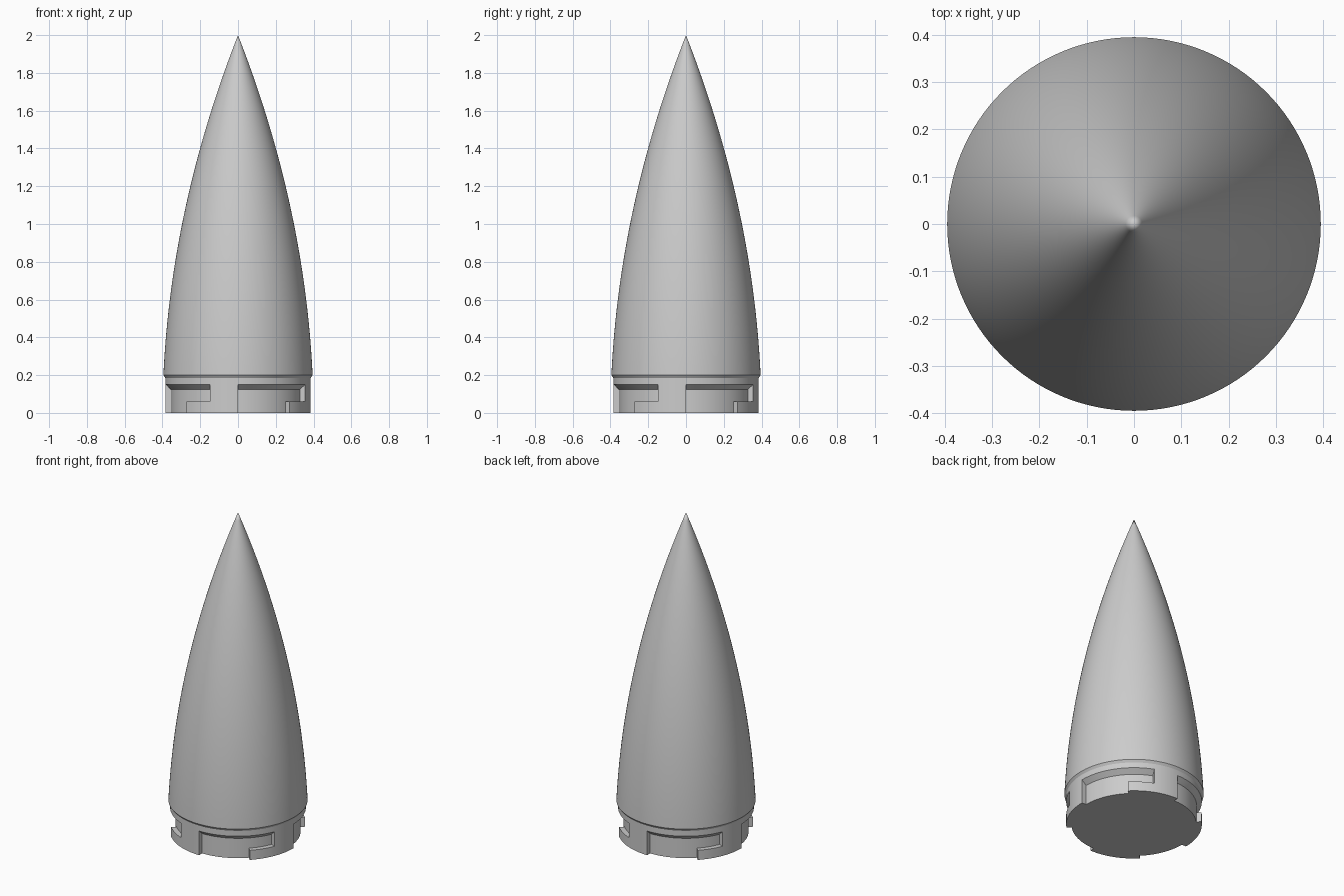
import bpy, bmesh, math

if "Cube" in bpy.data.objects:
    bpy.data.objects.remove(bpy.data.objects["Cube"])

N = 128                        # columns around the axis
R_OUT, R_IN = 0.385, 0.355     # collar surface and slot floor
LIP_Z, NOSE_Z, TIP_Z, NOSE_R = 0.185, 0.2, 2.0, 0.395

grey = bpy.data.materials.new("light grey")
grey.diffuse_color = (0.6, 0.6, 0.6, 1)
grey.use_nodes = True
grey.node_tree.nodes["Principled BSDF"].inputs["Base Color"].default_value = grey.diffuse_color


def ring(bm, r, z):
    # angle 0 faces the front (-y), growing towards +x
    return [bm.verts.new((r * math.sin(2 * math.pi * i / N),
                          -r * math.cos(2 * math.pi * i / N), z)) for i in range(N)]


def band(bm, lo, hi):
    for i in range(N):
        j = (i + 1) % N
        bm.faces.new((lo[i], lo[j], hi[j], hi[i]))


def finish(bm, name):
    loose = [v for v in bm.verts if not v.link_faces]
    bmesh.ops.delete(bm, geom=loose, context='VERTS')
    bmesh.ops.recalc_face_normals(bm, faces=bm.faces)
    me = bpy.data.meshes.new(name)
    bm.to_mesh(me)
    bm.free()
    me.materials.append(grey)
    ob = bpy.data.objects.new(name, me)
    bpy.context.collection.objects.link(ob)
    bpy.ops.object.select_all(action='DESELECT')
    ob.select_set(True)
    bpy.context.view_layer.objects.active = ob
    bpy.ops.object.shade_smooth_by_angle(angle=math.radians(25))


# Nose cone: bevelled lip, then a curved profile to the tip
bm = bmesh.new()
rings = [ring(bm, R_OUT, LIP_Z)]
STEPS, K = 40, 0.88
for s in range(STEPS):
    t = 1 - s / STEPS
    r = NOSE_R * (2 * t - K * t * t) / (2 - K)
    rings.append(ring(bm, r, TIP_Z - t * (TIP_Z - NOSE_Z)))
for a, b in zip(rings, rings[1:]):
    band(bm, a, b)
tip = bm.verts.new((0, 0, TIP_Z))
for i in range(N):
    bm.faces.new((rings[-1][i], rings[-1][(i + 1) % N], tip))
bm.faces.new(rings[0])
finish(bm, "nose_cone")

# Locking collar: four L-shaped slots with sloped ceilings
bm = bmesh.new()
inner = [ring(bm, R_IN, z) for z in (0, 0.06, 0.124)]
outer = [ring(bm, R_OUT, z) for z in (0, 0.06, 0.151)]
top = ring(bm, R_OUT, LIP_Z)


def solid(col, level):
    ang = ((col % N) + 0.5) * 360 / N % 90
    return ang > (45 if level == 0 else 67.5)


for i in range(N):
    j = (i + 1) % N
    for k in (0, 1):
        # outer skin or slot floor
        src = outer if solid(i, k) else inner
        bm.faces.new((src[k][i], src[k][j], src[k + 1][j], src[k + 1][i]))
        # side walls of the slots
        if solid(i, k) != solid(j, k):
            bm.faces.new((inner[k][j], outer[k][j], outer[k + 1][j], inner[k + 1][j]))
    # underside, lug tops and slot ceilings
    state = (False, solid(i, 0), solid(i, 1), True)
    for k in range(3):
        if state[k] != state[k + 1]:
            bm.faces.new((inner[k][i], inner[k][j], outer[k][j], outer[k][i]))
band(bm, outer[2], top)
bm.faces.new(inner[0])
bm.faces.new(top)
finish(bm, "locking_collar")
